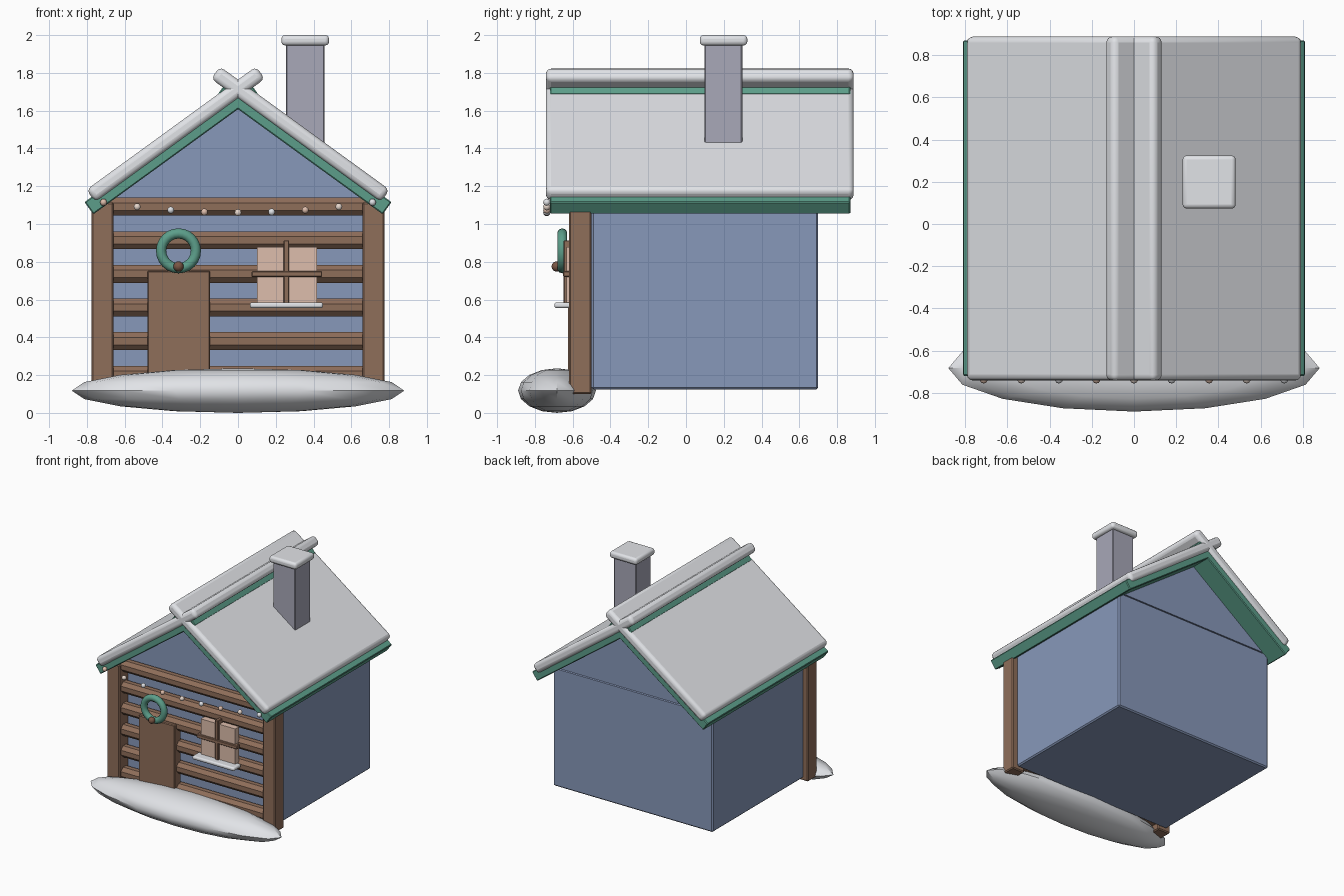
import bpy, bmesh, math
from mathutils import Matrix

if "Cube" in bpy.data.objects:
    bpy.data.objects.remove(bpy.data.objects["Cube"])


def material(name, r, g, b):
    m = bpy.data.materials.new(name)
    lin = [((c / 255 + 0.055) / 1.055) ** 2.4 for c in (r, g, b)]
    m.diffuse_color = (*lin, 1)
    m.use_nodes = True
    m.node_tree.nodes["Principled BSDF"].inputs["Base Color"].default_value = m.diffuse_color
    return m


BLUE = material("blue wall", 135, 152, 186)
WOOD = material("brown wood", 143, 110, 90)
GREEN = material("green trim", 92, 158, 138)
SNOW = material("snow", 226, 228, 232)
STONE = material("grey stone", 168, 168, 184)
GLOW = material("warm window", 222, 190, 172)
CREAM = material("cream bulb", 232, 216, 205)
BERRY = material("dark berry", 122, 86, 68)


def make(name, bm, mat, bevel=0, segments=2, smooth=False):
    bmesh.ops.recalc_face_normals(bm, faces=bm.faces)
    mesh = bpy.data.meshes.new(name)
    bm.to_mesh(mesh)
    bm.free()
    mesh.materials.append(mat)
    ob = bpy.data.objects.new(name, mesh)
    bpy.context.collection.objects.link(ob)
    if bevel:
        mod = ob.modifiers.new("bevel", "BEVEL")
        mod.width, mod.segments = bevel, segments
    if smooth:
        bpy.ops.object.select_all(action="DESELECT")
        ob.select_set(True)
        bpy.context.view_layer.objects.active = ob
        bpy.ops.object.shade_smooth_by_angle(angle=math.radians(40))
    return ob


def box(name, x, y, z, mat, bevel=0.006, segments=1, tilt=0):
    """Box from (min, max) ranges, optionally tilted about its own y axis."""
    bm = bmesh.new()
    size = [r[1] - r[0] for r in (x, y, z)]
    mid = [(r[0] + r[1]) / 2 for r in (x, y, z)]
    bmesh.ops.create_cube(bm, size=1)
    bm.transform(Matrix.Translation(mid) @ Matrix.Rotation(tilt, 4, "Y") @ Matrix.Diagonal((*size, 1)))
    return make(name, bm, mat, bevel, segments, segments > 1)


def ball(name, centre, radii, mat, u=12, v=8):
    bm = bmesh.new()
    bmesh.ops.create_uvsphere(bm, u_segments=u, v_segments=v, radius=1)
    bm.transform(Matrix.Translation(centre) @ Matrix.Diagonal((*radii, 1)))
    return make(name, bm, mat, smooth=True)


# Walls and gable
box("house_body", (-0.735, 0.735), (-0.5, 0.7), (0.125, 1.115), BLUE, 0.01)
bm = bmesh.new()
tri = bm.faces.new([bm.verts.new(p) for p in ((-0.69, -0.5, 1.115), (0.69, -0.5, 1.115), (0, -0.5, 1.625))])
ext = bmesh.ops.extrude_face_region(bm, geom=[tri])["geom"]
bmesh.ops.translate(bm, vec=(0, 1.2, 0), verts=[g for g in ext if isinstance(g, bmesh.types.BMVert)])
make("gable", bm, BLUE)

# Roof slabs with snow, crossing at the ridge
A = math.radians(36)
for side, label in ((-1, "left"), (1, "right")):
    def slab(name, cx, cz, length, thick, y, mat, bevel, seg):
        cx *= side
        box(f"{label}_{name}", (cx - length / 2, cx + length / 2), y,
            (cz - thick / 2, cz + thick / 2), mat, bevel, seg, side * A)
    slab("roof", 0.3525, 1.401, 1.08, 0.08, (-0.72, 0.87), GREEN, 0.006, 1)
    slab("roof_snow", 0.33, 1.475, 1.11, 0.08, (-0.742, 0.888), SNOW, 0.028, 3)
    # Corner posts
    box(f"{label}_post", sorted((side * 0.66, side * 0.775)), (-0.62, -0.5), (0.10, 1.115), WOOD, 0.008)

# Eight-sided logs across the front
for i in range(6):
    bm = bmesh.new()
    bmesh.ops.create_cone(bm, cap_ends=True, segments=8, radius1=0.051, radius2=0.051, depth=1.36)
    bm.transform(Matrix.Translation((0, -0.55, 0.202 + 0.178 * i)) @ Matrix.Rotation(math.pi / 2, 4, "Y")
                 @ Matrix.Rotation(math.pi / 8, 4, "Z"))
    make(f"log_{i + 1}", bm, WOOD)

# Chimney
box("chimney", (0.253, 0.458), (0.098, 0.298), (1.3, 1.96), STONE)
box("chimney_snow", (0.23, 0.482), (0.073, 0.325), (1.945, 2.0), SNOW, 0.02, 3)

# Door with wreath
box("door", (-0.48, -0.148), (-0.625, -0.54), (0.12, 0.752), WOOD)
bm = bmesh.new()
N, M = 24, 10
rings = []
for i in range(N):
    a = math.tau * i / N
    ring = []
    for j in range(M):
        b = math.tau * j / M
        r = 0.092 + 0.027 * math.cos(b)
        ring.append(bm.verts.new((-0.315 + r * math.cos(a), -0.655 + 0.027 * math.sin(b), 0.858 + r * math.sin(a))))
    rings.append(ring)
for i in range(N):
    p, q = rings[i], rings[(i + 1) % N]
    for j in range(M):
        k = (j + 1) % M
        bm.faces.new((p[j], q[j], q[k], p[k]))
make("wreath", bm, GREEN, smooth=True)
ball("wreath_berry", (-0.315, -0.685, 0.775), (0.027,) * 3, BERRY)

# Window
box("window_pane", (0.1, 0.417), (-0.632, -0.58), (0.58, 0.878), GLOW, 0)
box("window_upright", (0.241, 0.271), (-0.648, -0.58), (0.575, 0.913), WOOD, 0.004)
box("window_crossbar", (0.072, 0.445), (-0.65, -0.61), (0.72, 0.75), WOOD, 0.004)
box("window_sill_snow", (0.063, 0.45), (-0.697, -0.6), (0.555, 0.585), SNOW, 0.012, 3)

# Sagging string of bulbs under the roof front
for i in range(9):
    x = 0.178 * (i - 4)
    ball(f"bulb_{i + 1}", (x, -0.737, 1.06 + 0.055 * (x / 0.712) ** 2), (0.019,) * 3,
         (GLOW, CREAM, SNOW)[i % 3], 10, 6)

# Snow bank
ball("snow_bank", (0, -0.683, 0.118), (0.88, 0.206, 0.118), SNOW, 16, 8)
